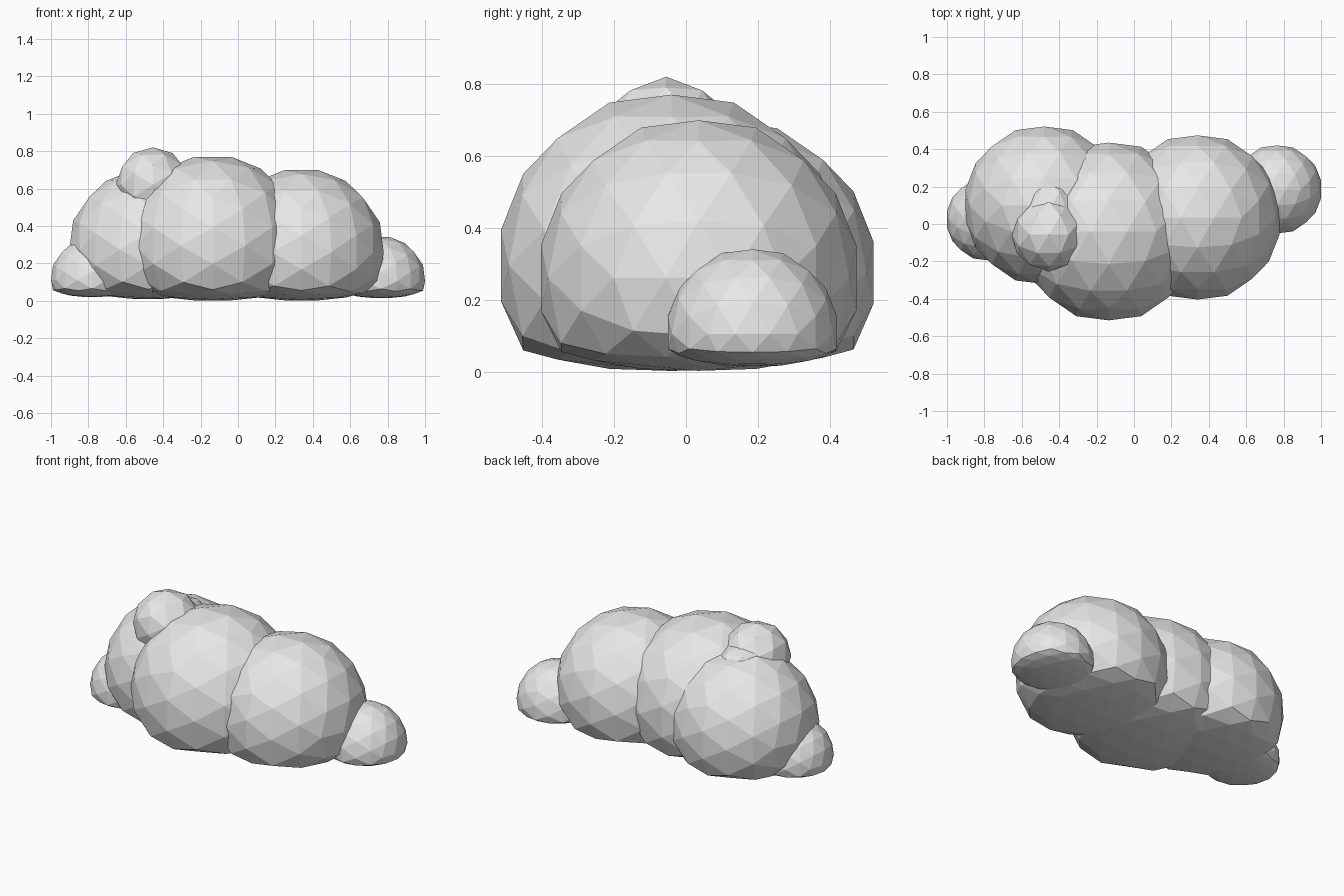
import bpy, bmesh, math
from mathutils import Vector

if "Cube" in bpy.data.objects:
    bpy.data.objects.remove(bpy.data.objects["Cube"])

white = bpy.data.materials.new("cloud_white")
white.diffuse_color = (0.8, 0.8, 0.8, 1)
white.use_nodes = True
white.node_tree.nodes["Principled BSDF"].inputs["Base Color"].default_value = white.diffuse_color

FLOOR, SQUASH = 0.066, 0.26
T = (1 + math.sqrt(5)) / 2


def puff(name, centre, r, n):
    """Faceted ball: icosahedron with each side cut into n, underside squashed."""
    base = []
    for a in (-1, 1):
        for b in (-T, T):
            base += [Vector((a, 0, b)), Vector((0, b, a)), Vector((b, a, 0))]
    bm = bmesh.new()
    near = lambda p, q: (p - q).length < 2.1
    for i in range(12):
        for j in range(i + 1, 12):
            for k in range(j + 1, 12):
                a, b, c = base[i], base[j], base[k]
                if not (near(a, b) and near(b, c) and near(a, c)):
                    continue
                if (b - a).cross(c - a).dot(a) < 0:
                    b, c = c, b
                g = {(u, v): bm.verts.new((a + (b - a) * u / n + (c - a) * v / n).normalized() * r)
                     for u in range(n + 1) for v in range(n + 1 - u)}
                for u in range(n):
                    for v in range(n - u):
                        bm.faces.new((g[u, v], g[u + 1, v], g[u, v + 1]))
                        if u + v < n - 1:
                            bm.faces.new((g[u + 1, v], g[u + 1, v + 1], g[u, v + 1]))
    bmesh.ops.remove_doubles(bm, verts=bm.verts, dist=1e-4)
    # Flatten the underside
    for v in bm.verts:
        v.co += Vector(centre)
        if v.co.z < FLOOR:
            v.co.z = FLOOR + (v.co.z - FLOOR) * SQUASH
    me = bpy.data.meshes.new(name)
    bm.to_mesh(me)
    bm.free()
    me.materials.append(white)
    bpy.context.collection.objects.link(bpy.data.objects.new(name, me))


# Large body puffs
puff("middle_puff", (-0.135, -0.04, 0.295), 0.485, 3)
puff("right_puff", (0.34, 0.035, 0.26), 0.448, 3)
puff("left_puff", (-0.48, 0.10, 0.275), 0.43, 3)
# Small end puffs
puff("right_end_puff", (0.765, 0.185, 0.105), 0.24, 3)
puff("left_end_puff", (-0.78, 0.025, 0.11), 0.224, 3)
# Small top puffs
puff("top_puff", (-0.455, -0.055, 0.62), 0.2, 2)
puff("top_back_puff", (-0.455, 0.08, 0.555), 0.18, 2)
